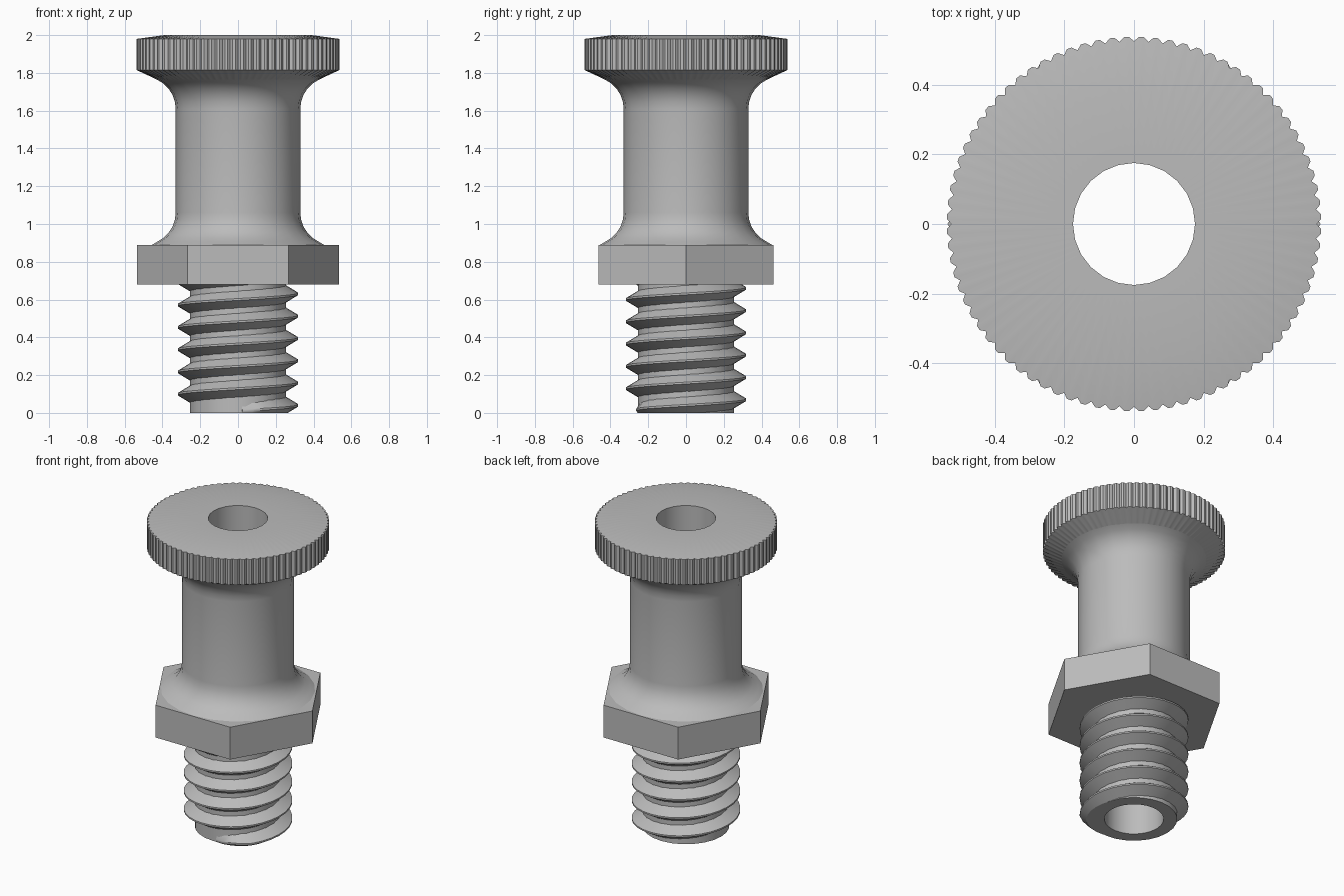
import bpy, bmesh
from math import sin, cos, pi, radians

cube = bpy.data.objects.get("Cube")
if cube:
    bpy.data.objects.remove(cube, do_unlink=True)

steel = bpy.data.materials.new("light_grey_steel")
steel.use_nodes = True
grey = (0.5, 0.5, 0.5, 1)
steel.diffuse_color = grey
steel.node_tree.nodes["Principled BSDF"].inputs["Base Color"].default_value = grey

SIDES = 24          # facets of the plain round parts
BORE, ROOT, CREST = 0.175, 0.255, 0.32
COLLAR_Z, COLLAR_TOP, HEAD_Z = 0.68, 0.89, 1.815
PITCH = 0.118


def finish(name, bm):
    mesh = bpy.data.meshes.new(name)
    bm.to_mesh(mesh)
    bm.free()
    mesh.materials.append(steel)
    ob = bpy.data.objects.new(name, mesh)
    bpy.context.collection.objects.link(ob)
    bpy.ops.object.select_all(action='DESELECT')
    ob.select_set(True)
    bpy.context.view_layer.objects.active = ob
    bpy.ops.object.shade_smooth_by_angle(angle=radians(30))
    return ob


def polygon(radius, sides=SIDES):
    """Radius of a regular polygon as a function of the angle."""
    half = pi / sides
    return lambda a: radius * cos(half) / cos(a % (2 * half) - half)


def knurl(radius, depth):
    """Radius of a fine-toothed grip ring, three points per tooth."""
    return lambda a: radius - (depth if round(a / (2 * pi) * 240) % 3 == 0 else 0)


def turned(name, profile, n=SIDES):
    """Spin a profile of (radius or radius function, height) pairs."""
    bm = bmesh.new()
    rings = []
    for radius, z in profile:
        shape = radius if callable(radius) else polygon(radius)
        angles = [2 * pi * (j + 1e-9) / n for j in range(n)]
        rings.append([bm.verts.new((shape(a) * cos(a), shape(a) * sin(a), z)) for a in angles])
    for low, high in zip(rings, rings[1:]):
        for j in range(n):
            k = (j + 1) % n
            bm.faces.new((low[j], low[k], high[k], high[j]))
    return finish(name, bm)


# Plain shank and through bore
turned("shank", [(BORE, 0), (ROOT, 0), (ROOT, COLLAR_Z)])
turned("bore", [(BORE, 2), (BORE, 0)])

# Hexagonal collar
hexagon = polygon(0.535, 6)
turned("hex_collar", [(ROOT, COLLAR_Z), (hexagon, COLLAR_Z),
                      (hexagon, COLLAR_TOP), (0.455, COLLAR_TOP)])

# Column with a flared fillet at each end
flare = [(0.5 - 0.17 * cos(radians(a)), 0.17 * sin(radians(a))) for a in range(0, 66, 13)]
lower = [(r, 1.06 - h) for r, h in reversed(flare)]
upper = [(r, 1.61 + h) for r, h in flare]
turned("column", [(0.455, COLLAR_TOP)] + lower + upper)

# Knurled head with a shallow crown
grip = knurl(0.537, 0.013)
turned("knurled_head", [upper[-1], (grip, HEAD_Z), (grip, 1.98), (0.39, 2), (BORE, 2)], 240)

# Helical thread, tapering in at its start
bm = bmesh.new()
start, steps = radians(-85), 32
turns = 6.4
sections = []
for i in range(int(turns * steps) + 1):
    a = start + 2 * pi * i / steps
    z = 0.04 + PITCH * a / (2 * pi)
    grow = min(1, 0.05 + (a - start) / radians(45))
    tip = ROOT + (CREST - ROOT) * grow
    section = [(ROOT - 0.01, -0.05), (tip, -0.005), (tip, 0.005), (ROOT - 0.01, 0.05)]
    sections.append([bm.verts.new((r * cos(a), r * sin(a), z + h)) for r, h in section])
for s, t in zip(sections, sections[1:]):
    for j in range(4):
        k = (j + 1) % 4
        bm.faces.new((s[j], t[j], t[k], s[k]))
bm.faces.new(sections[0])
bm.faces.new(sections[-1][::-1])
# Trim the thread flush with the shank end and the collar
for height, normal in ((0, -1), (COLLAR_Z, 1)):
    cut = bmesh.ops.bisect_plane(bm, geom=bm.verts[:] + bm.edges[:] + bm.faces[:], dist=1e-5,
                                 plane_co=(0, 0, height), plane_no=(0, 0, normal),
                                 clear_outer=True)
    rim = [e for e in cut["geom_cut"] if isinstance(e, bmesh.types.BMEdge)]
    bmesh.ops.holes_fill(bm, edges=rim, sides=0)
bmesh.ops.recalc_face_normals(bm, faces=bm.faces[:])
finish("screw_thread", bm)
